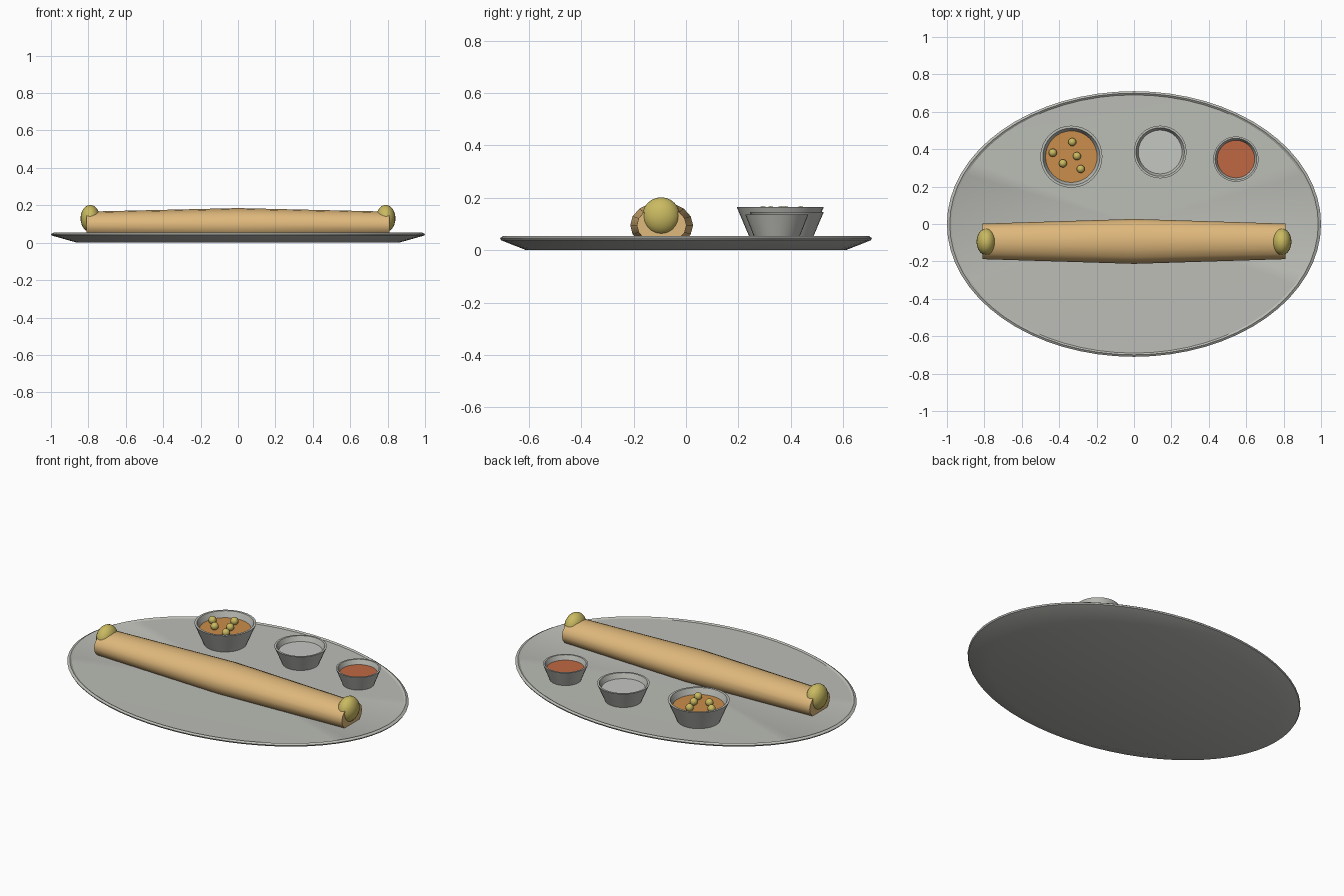
import bpy, math

if "Cube" in bpy.data.objects:
    bpy.data.objects.remove(bpy.data.objects["Cube"])


def material(name, rgb):
    m = bpy.data.materials.new(name)
    m.diffuse_color = (*rgb, 1)
    m.use_nodes = True
    m.node_tree.nodes["Principled BSDF"].inputs["Base Color"].default_value = m.diffuse_color
    return m


STEEL = material("steel grey", (0.50, 0.51, 0.47))
CREPE = material("golden tan", (0.74, 0.48, 0.20))
FILLING = material("potato yellow", (0.59, 0.49, 0.12))
STEW = material("stew orange", (0.60, 0.27, 0.07))
WHITE = material("pale chutney", (0.56, 0.57, 0.54))
RED = material("red chutney", (0.52, 0.14, 0.055))


def lathe(name, profile, sides, mat, loc=(0, 0, 0), sy=1.0, angle=30):
    """Spin (radius, z) points round z; radius 0 makes a pole."""
    verts, rings = [], []
    for r, z in profile:
        n = sides if r > 0 else 1
        rings.append(list(range(len(verts), len(verts) + n)))
        for i in range(n):
            a = 2 * math.pi * i / sides
            verts.append((r * math.cos(a), r * sy * math.sin(a), z))
    faces = []
    for lo, hi in zip(rings, rings[1:]):
        for i in range(sides):
            j = (i + 1) % sides
            if len(lo) == 1:
                faces.append((lo[0], hi[j], hi[i]))
            elif len(hi) == 1:
                faces.append((lo[i], lo[j], hi[0]))
            else:
                faces.append((lo[i], lo[j], hi[j], hi[i]))
    return finish(name, verts, faces, mat, loc, angle)


def finish(name, verts, faces, mat, loc, angle):
    me = bpy.data.meshes.new(name)
    me.from_pydata(verts, [], faces)
    me.materials.append(mat)
    ob = bpy.data.objects.new(name, me)
    ob.location = loc
    bpy.context.collection.objects.link(ob)
    bpy.ops.object.select_all(action='DESELECT')
    bpy.context.view_layer.objects.active = ob
    ob.select_set(True)
    bpy.ops.object.shade_smooth_by_angle(angle=math.radians(angle))
    return ob


def ball(name, loc, scale, mat, seg=20, rings=12):
    bpy.ops.mesh.primitive_uv_sphere_add(segments=seg, ring_count=rings, radius=1, location=loc)
    ob = bpy.context.object
    ob.name = name
    ob.scale = scale
    ob.data.materials.append(mat)
    bpy.ops.object.shade_smooth()


# Oval plate with sloping underside and a thin raised lip
lathe("plate", [(0, 0), (0.86, 0), (0.995, 0.038), (1.0, 0.046), (0.985, 0.054),
                (0.972, 0.047), (0, 0.043)], 64, STEEL, sy=0.71)

# Rolled crepe: fat in the middle, tapering to flat ends
N = 16
verts, faces = [], []
for x, k in ((-0.81, 0.79), (0, 1), (0.81, 0.79)):
    for i in range(N):
        a = 2 * math.pi * i / N
        verts.append((x, 0.12 * k * math.cos(a), 0.09 * k * math.sin(a)))
for s in (0, N):
    for i in range(N):
        j = (i + 1) % N
        faces.append((s + i, s + j, s + N + j, s + N + i))
faces += [tuple(reversed(range(N))), tuple(range(2 * N, 3 * N))]
finish("rolled_crepe", verts, faces, CREPE, (0, -0.093, 0.095), 30)

# Filling bulging from both ends
for side, x in (("left", -0.79), ("right", 0.79)):
    ball("filling_" + side, (x, -0.095, 0.13), (0.052, 0.072, 0.072), FILLING)

# Bowls: x, y, top radius, top height, contents
for name, x, y, r, top, fill in (("stew", -0.335, 0.36, 0.166, 0.164, STEW),
                                 ("pale_chutney", 0.14, 0.385, 0.141, 0.145, WHITE),
                                 ("red_chutney", 0.545, 0.347, 0.121, 0.137, RED)):
    base = 0.042
    level = top - 0.28 * (top - base)
    lathe(name + "_bowl", [(0, base), (0.69 * r, base), (r, top), (0.92 * r, top),
                           (0.63 * r, base + 0.01), (0, base + 0.01)], 32, STEEL, (x, y, 0))
    lathe(name, [(0.70 * r, base + 0.03), (0.835 * r, level), (0, level)], 32, fill, (x, y, 0))

# Lentils floating on the stew
for i, (x, y) in enumerate(((-0.33, 0.438), (-0.434, 0.381), (-0.305, 0.363),
                            (-0.38, 0.324), (-0.285, 0.294))):
    ball("lentil_%d" % (i + 1), (x, y, 0.146), (0.022, 0.022, 0.022), FILLING, 12, 8)
